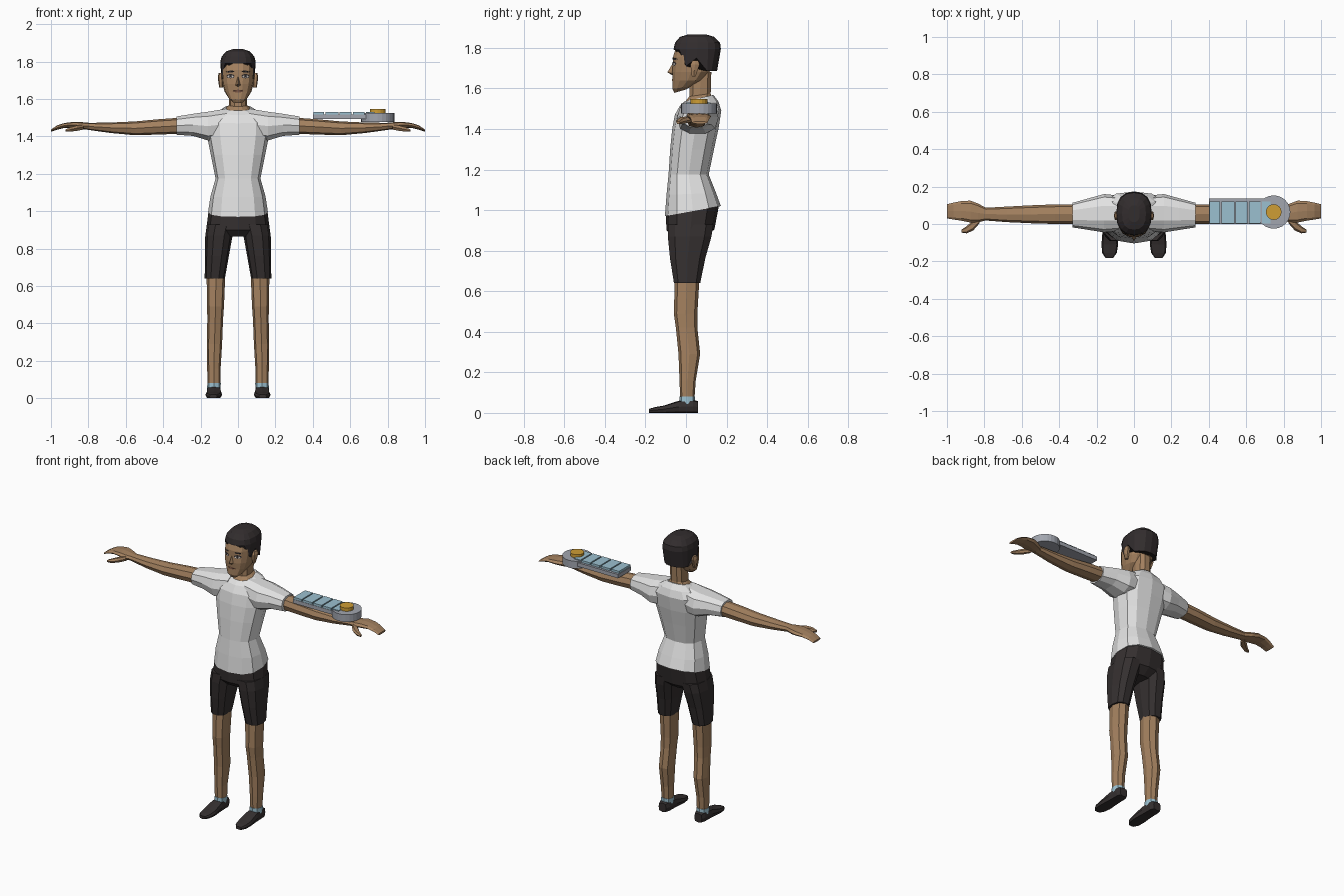
import bpy, bmesh, math
from mathutils import Vector as V
from mathutils.bvhtree import BVHTree


def material(name, r, g, b):
    m = bpy.data.materials.new(name)
    m.diffuse_color = (r, g, b, 1)
    return m


SKIN = material("skin", 0.37, 0.22, 0.115)
SHIRT = material("shirt_white", 0.76, 0.76, 0.76)
DARK = material("dark_cloth", 0.035, 0.029, 0.029)
HAIR = material("hair_dark", 0.032, 0.026, 0.027)
GREY = material("metal_grey", 0.36, 0.38, 0.43)
BLUE = material("pale_blue", 0.33, 0.53, 0.63)
GOLD = material("gold", 0.62, 0.34, 0.035)
LIP = material("lip_brown", 0.20, 0.095, 0.06)
EYE = material("eye_white", 0.62, 0.58, 0.54)


def finish(name, bm, mat, mirror=False):
    bmesh.ops.recalc_face_normals(bm, faces=bm.faces)
    me = bpy.data.meshes.new(name)
    bm.to_mesh(me)
    bm.free()
    me.materials.append(mat)
    ob = bpy.data.objects.new(name, me)
    bpy.context.collection.objects.link(ob)
    if mirror:
        ob.modifiers.new("mirror", "MIRROR").use_mirror_merge = False
    return ob


def loft(name, mat, rings, n=12, e=0.8, mirror=False, tweak=None):
    """Skin over rings given as (centre, half axis u, half axis v)."""
    bm = bmesh.new()
    power = lambda t: math.copysign(abs(t) ** e, t) if abs(t) > 1e-6 else 0
    loops = []
    for c, u, v in rings:
        angles = [2 * math.pi * i / n for i in range(n)]
        loops.append([bm.verts.new(c + u * power(math.cos(a)) + v * power(math.sin(a)))
                      for a in angles])
    if tweak:
        tweak(loops)
    for a, b in zip(loops, loops[1:]):
        for i in range(n):
            j = (i + 1) % n
            bm.faces.new((a[i], a[j], b[j], b[i]))
    bm.faces.new(loops[0])
    bm.faces.new(loops[-1])
    return finish(name, bm, mat, mirror)


def up(cx, rx, y0, y1, zf, zb=None):
    """Horizontal ring, with its front and back heights."""
    zb = zf if zb is None else zb
    return (V((cx, (y0 + y1) / 2, (zf + zb) / 2)), V((rx, 0, 0)),
            V((0, (y1 - y0) / 2, (zb - zf) / 2)))


def side(x, y0, y1, z0, z1):
    """Ring across the x axis."""
    return (V((x, (y0 + y1) / 2, (z0 + z1) / 2)), V((0, (y1 - y0) / 2, 0)),
            V((0, 0, (z1 - z0) / 2)))


def fore(y, x0, x1, z0, z1):
    """Ring across the y axis."""
    return (V(((x0 + x1) / 2, y, (z0 + z1) / 2)), V(((x1 - x0) / 2, 0, 0)),
            V((0, 0, (z1 - z0) / 2)))


def box(name, mat, x0, x1, y0, y1, z0, z1):
    bm = bmesh.new()
    bmesh.ops.create_cube(bm, size=1)
    for v in bm.verts:
        v.co = V(((x0 + x1) / 2 + v.co.x * (x1 - x0), (y0 + y1) / 2 + v.co.y * (y1 - y0),
                  (z0 + z1) / 2 + v.co.z * (z1 - z0)))
    return finish(name, bm, mat)


def disc(name, mat, x, y, r, z0, z1, n):
    bm = bmesh.new()
    bmesh.ops.create_cone(bm, cap_ends=True, segments=n, radius1=r, radius2=r, depth=z1 - z0)
    bmesh.ops.translate(bm, verts=bm.verts, vec=(x, y, (z0 + z1) / 2))
    return finish(name, bm, mat)


# Shirt body and sleeves
loft("shirt_body", SHIRT, [
    up(0, .160, -.104, .172, .970, 1.020), up(0, .147, -.096, .148, 1.075, 1.085),
    up(0, .120, -.086, .112, 1.175), up(0, .145, -.078, .138, 1.300),
    up(0, .165, -.068, .160, 1.400), up(0, .168, -.055, .174, 1.470, 1.490),
    up(0, .125, -.030, .160, 1.515, 1.535), up(0, .072, -.008, .135, 1.536, 1.568)])
loft("sleeve", SHIRT, [
    side(.06, -.035, .150, 1.38, 1.552), side(.16, -.045, .160, 1.375, 1.535),
    side(.24, -.032, .138, 1.400, 1.523), side(.33, -.018, .113, 1.407, 1.508)],
    n=10, mirror=True)

# Shorts
loft("shorts_hips", DARK, [
    up(0, .120, -.060, .090, .865), up(0, .170, -.096, .140, .900, .905),
    up(0, .157, -.100, .163, .980, 1.025)])
loft("shorts_leg", DARK, [
    up(.124, .054, -.062, .073, .640), up(.113, .064, -.082, .098, .760),
    up(.102, .073, -.094, .130, .870), up(.090, .076, -.094, .140, .930)],
    n=10, mirror=True)

# Legs, socks and shoes
loft("leg", SKIN, [
    up(.128, .034, -.029, .042, .075), up(.129, .036, -.032, .048, .160),
    up(.126, .041, -.037, .070, .290), up(.122, .042, -.050, .056, .420),
    up(.120, .045, -.060, .056, .490), up(.118, .050, -.055, .066, .660)],
    n=8, mirror=True)
loft("sock", BLUE, [up(.129, .036, -.032, .045, .045), up(.128, .036, -.032, .045, .082)],
     n=8, mirror=True)
loft("shoe", DARK, [
    fore(.060, .103, .157, 0, .058), fore(.035, .092, .166, 0, .064),
    fore(-.035, .090, .168, 0, .060), fore(-.110, .085, .174, 0, .036),
    fore(-.155, .092, .170, 0, .028), fore(-.182, .112, .152, 0, .020)],
    n=8, e=.5, mirror=True)

# Arms, hands and thumbs
loft("arm", SKIN, [
    side(.28, 0, .105, 1.415, 1.502), side(.42, 0, .105, 1.410, 1.492),
    side(.55, .004, .100, 1.406, 1.480), side(.68, .010, .093, 1.418, 1.474),
    side(.81, .020, .086, 1.436, 1.472)], n=8, mirror=True)
loft("hand", SKIN, [
    side(.79, .020, .086, 1.436, 1.472), side(.835, .008, .110, 1.438, 1.476),
    side(.875, .008, .125, 1.444, 1.478), side(.925, .018, .122, 1.446, 1.472),
    side(.965, .024, .114, 1.436, 1.460), side(1.0, .030, .106, 1.425, 1.437)],
    n=8, mirror=True)
loft("thumb", SKIN, [
    side(.825, .005, .045, 1.435, 1.465), side(.860, -.035, .020, 1.428, 1.460),
    side(.895, -.050, -.012, 1.424, 1.450), side(.922, -.046, -.030, 1.424, 1.438)],
    n=6, mirror=True)

# Neck and head
loft("neck", SKIN, [
    up(0, .073, -.012, .128, 1.528, 1.560), up(0, .048, .014, .124, 1.560, 1.575),
    up(0, .048, .018, .127, 1.680)], n=10)
head = loft("head", SKIN, [
    up(0, .028, -.058, .000, 1.578, 1.595), up(0, .050, -.068, .030, 1.597, 1.612),
    up(0, .072, -.067, .085, 1.640), up(0, .083, -.070, .118, 1.680),
    up(0, .087, -.066, .130, 1.720), up(0, .087, -.066, .140, 1.755),
    up(0, .085, -.052, .145, 1.800), up(0, .060, -.020, .110, 1.840)], n=14)


# Hair with sideburns, a notch above the ear and a low nape
def hairline(loops):
    for v in loops[0]:
        y = v.co.y
        v.co.z = 1.79 if y < -.015 else 1.71 if y < .03 else 1.75 if y < .08 else 1.685
        if y > .12:
            v.co.y -= .012


loft("hair", HAIR, [
    up(0, .091, -.060, .165, 1.700), up(0, .095, -.061, .172, 1.795),
    up(0, .088, -.054, .168, 1.826), up(0, .064, -.030, .140, 1.854),
    up(0, .030, .010, .100, 1.866)], n=16, tweak=hairline)

# Ears
loft("ear", SKIN, [
    up(.090, .010, .028, .048, 1.660), up(.093, .012, .022, .060, 1.690),
    up(.095, .013, .020, .070, 1.718), up(.092, .011, .030, .062, 1.738)],
    n=6, mirror=True)

# Nose
bm = bmesh.new()
tip = [bm.verts.new(p) for p in ((0, -.066, 1.722), (-.017, -.062, 1.672), (0, -.062, 1.662),
                                 (.017, -.062, 1.672), (0, -.092, 1.680))]
for a, b in zip((0, 1, 2, 3), (1, 2, 3, 0)):
    bm.faces.new((tip[a], tip[b], tip[4]))
finish("nose", bm, SKIN)

# Thin plates laid on the face
tree = BVHTree.FromPolygons([v.co.copy() for v in head.data.vertices],
                            [tuple(p.vertices) for p in head.data.polygons])


def plate(name, mat, x, z, rx, rz, n, lift, tilt=0, mirror=True):
    bm = bmesh.new()
    pts = []
    for i in range(n):
        a = 2 * math.pi * i / n
        dx = rx * math.cos(a)
        p = V((x + dx, -1, z + rz * math.sin(a) + tilt * dx))
        hit = tree.ray_cast(p, V((0, 1, 0)))[0]
        pts.append(bm.verts.new(hit - V((0, lift, 0))))
    mid = V((x, -1, z))
    centre = bm.verts.new(tree.ray_cast(mid, V((0, 1, 0)))[0] - V((0, lift, 0)))
    for i in range(n):
        bm.faces.new((pts[i], pts[(i + 1) % n], centre))
    return finish(name, bm, mat, mirror)


plate("eye_rim", HAIR, .040, 1.722, .022, .012, 8, .003)
plate("eye_white", EYE, .040, 1.720, .017, .007, 8, .0045)
plate("iris", HAIR, .040, 1.721, .007, .007, 8, .006)
plate("eyebrow", HAIR, .042, 1.746, .025, .006, 6, .003, tilt=-.08)
plate("lips", LIP, 0, 1.642, .030, .008, 8, .003, mirror=False)

# Forearm device: base, row of tiles, disc and button
box("device_base", GREY, .40, .72, 0, .135, 1.492, 1.517)
edges = (.40, .465, .54, .61, .68, .735)
for i, (a, b) in enumerate(zip(edges, edges[1:])):
    box(f"device_tile_{i + 1}", BLUE, a + .004, b - .004, .002, .120, 1.515, 1.531)
disc("device_disc", GREY, .747, .064, .089, 1.477, 1.525, 24)
disc("device_button", GOLD, .747, .064, .042, 1.52, 1.547, 16)
